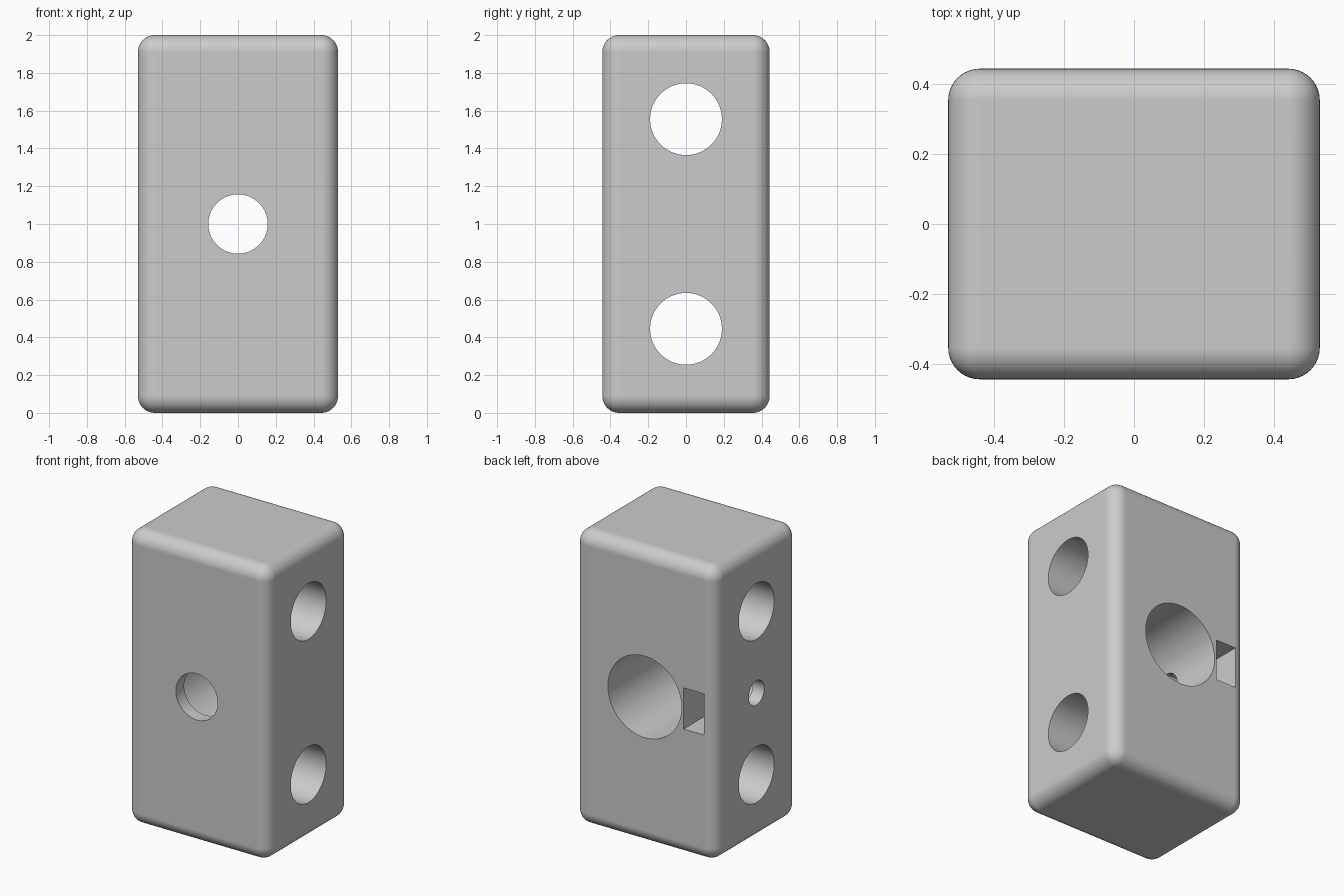
import bpy, bmesh, math
from mathutils import Matrix, Vector

if "Cube" in bpy.data.objects:
    bpy.data.objects.remove(bpy.data.objects["Cube"], do_unlink=True)

SIZE = Vector((1.06, 0.886, 2.0))
BACK = SIZE.y / 2
SIDE = SIZE.x / 2
MID = SIZE.z / 2
OVER = 0.1  # how far cutters reach past the surface

grey = bpy.data.materials.new("light grey")
grey.use_nodes = True
colour = (0.6, 0.6, 0.6, 1)
grey.diffuse_color = colour
grey.node_tree.nodes["Principled BSDF"].inputs["Base Color"].default_value = colour


def add_object(name, bm):
    bmesh.ops.recalc_face_normals(bm, faces=bm.faces)
    mesh = bpy.data.meshes.new(name)
    bm.to_mesh(mesh)
    bm.free()
    mesh.materials.append(grey)
    obj = bpy.data.objects.new(name, mesh)
    bpy.context.collection.objects.link(obj)
    return obj


def bore_cutter(name, start, end, radius):
    """Round cutter running between two points."""
    start, end = Vector(start), Vector(end)
    axis = end - start
    turn = axis.to_track_quat("Z", "Y").to_matrix().to_4x4()
    bm = bmesh.new()
    bmesh.ops.create_cone(bm, cap_ends=True, segments=96, radius1=radius,
                          radius2=radius, depth=axis.length,
                          matrix=Matrix.Translation((start + end) / 2) @ turn)
    return add_object(name, bm)


def nut_slot_cutter(name, x_min, x_max, half):
    """Slot open to the back, with a half hexagon as its inner end."""
    point = half / math.cos(math.pi / 6)
    profile = [(BACK + OVER, -half), (BACK + OVER, half), (-point / 2, half),
               (-point, 0), (-point / 2, -half)]
    bm = bmesh.new()
    face = bm.faces.new([bm.verts.new((x_min, y, MID + z)) for y, z in profile])
    grown = bmesh.ops.extrude_face_region(bm, geom=[face])["geom"]
    moved = [g for g in grown if isinstance(g, bmesh.types.BMVert)]
    bmesh.ops.translate(bm, verts=moved, vec=(x_max - x_min, 0, 0))
    return add_object(name, bm)


# Rounded block
bm = bmesh.new()
bmesh.ops.create_cube(bm, size=1)
bmesh.ops.scale(bm, vec=SIZE, verts=bm.verts)
bmesh.ops.translate(bm, vec=(0, 0, MID), verts=bm.verts)
bmesh.ops.bevel(bm, geom=bm.edges[:], offset=0.09, segments=10,
                profile=0.5, affect="EDGES")
block = add_object("rounded_block", bm)

# Cross holes, wide back bore, front hole, screw hole and nut slot
cutters = [
    bore_cutter(f"{label}_cross_hole", (-SIDE - OVER, 0, z), (SIDE + OVER, 0, z), 0.19)
    for label, z in (("lower", 0.445), ("upper", 1.555))
]
cutters += [
    bore_cutter("back_bore", (0, -0.355, MID), (0, BACK + OVER, MID), 0.277),
    bore_cutter("front_hole", (0, -BACK - OVER, MID), (0, 0, MID), 0.157),
    bore_cutter("screw_hole", (-SIDE - OVER, 0, MID), (-0.1, 0, MID), 0.083),
    nut_slot_cutter("nut_slot", -0.444, -0.293, 0.14),
]

bpy.ops.object.select_all(action="DESELECT")
block.select_set(True)
bpy.context.view_layer.objects.active = block
for cutter in cutters:
    cut = block.modifiers.new(cutter.name, "BOOLEAN")
    cut.operation = "DIFFERENCE"
    cut.solver = "EXACT"
    cut.object = cutter
    bpy.ops.object.modifier_apply(modifier=cut.name)
    bpy.data.objects.remove(cutter, do_unlink=True)

# Smooth rounding with flat faces kept flat
bpy.ops.object.shade_smooth_by_angle(angle=math.radians(30))
weighted = block.modifiers.new("flat_face_normals", "WEIGHTED_NORMAL")
weighted.keep_sharp = True
